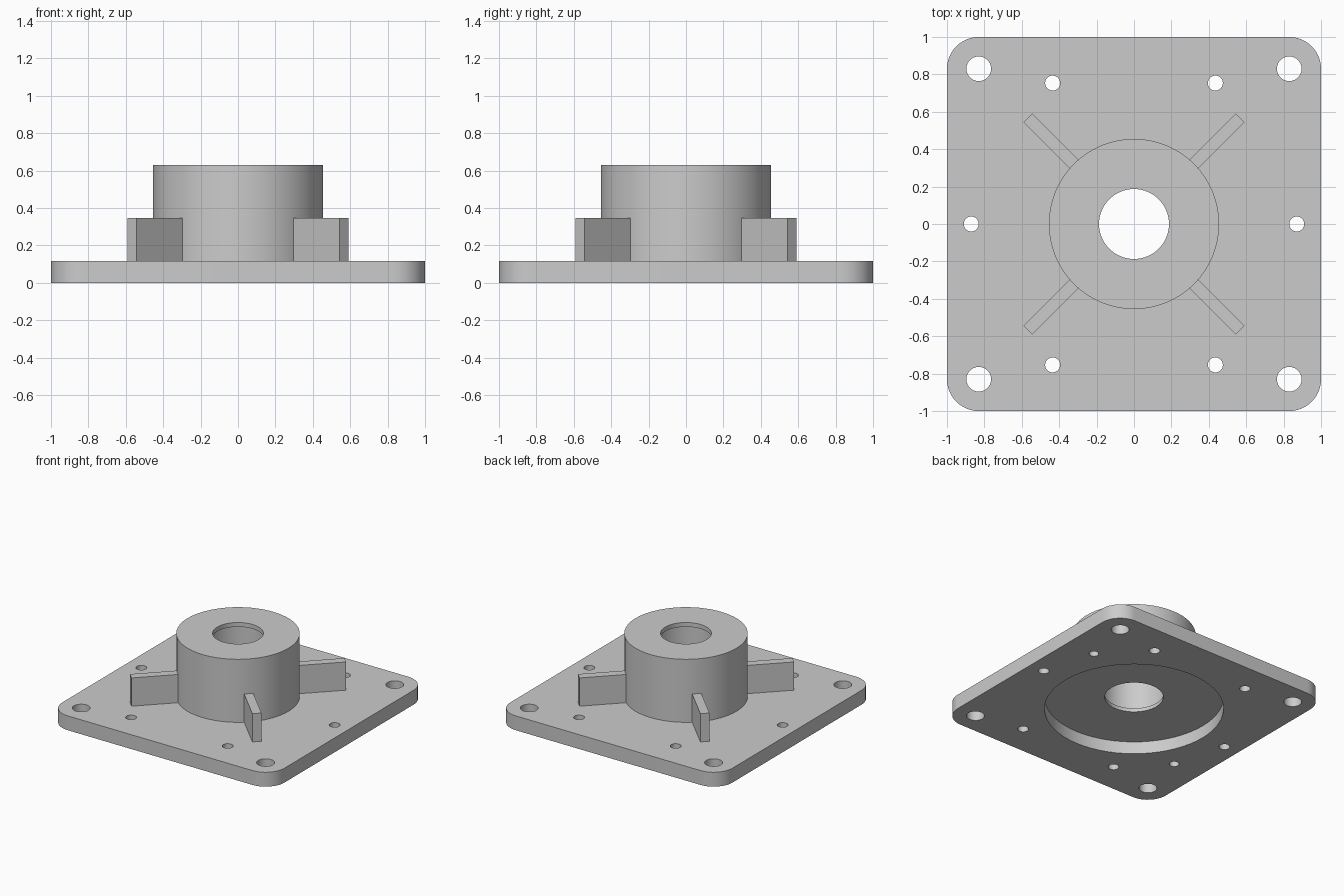
import bpy, bmesh, math
from mathutils import Matrix

default = bpy.data.objects.get("Cube")
if default:
    bpy.data.objects.remove(default, do_unlink=True)

SEGMENTS = 64
PLATE_TOP = 0.117
RECESS_TOP = 0.1
HUB_RADIUS = 0.455

grey = bpy.data.materials.new("light grey metal")
grey.use_nodes = True
colour = (0.6, 0.6, 0.6, 1)
grey.diffuse_color = colour
grey.node_tree.nodes["Principled BSDF"].inputs["Base Color"].default_value = colour


def make_object(name, bm):
    bmesh.ops.recalc_face_normals(bm, faces=bm.faces)
    mesh = bpy.data.meshes.new(name)
    bm.to_mesh(mesh)
    bm.free()
    mesh.materials.append(grey)
    obj = bpy.data.objects.new(name, mesh)
    bpy.context.collection.objects.link(obj)
    return obj


def smooth(obj):
    bpy.ops.object.select_all(action="DESELECT")
    obj.select_set(True)
    bpy.context.view_layer.objects.active = obj
    bpy.ops.object.shade_smooth_by_angle(angle=math.radians(30))


def lathe(name, profile):
    """Revolve a closed (radius, height) outline around z."""
    bm = bmesh.new()
    rings = []
    for i in range(SEGMENTS):
        a = math.tau * i / SEGMENTS
        rings.append([bm.verts.new((r * math.cos(a), r * math.sin(a), z)) for r, z in profile])
    n = len(profile)
    for i in range(SEGMENTS):
        here, there = rings[i], rings[(i + 1) % SEGMENTS]
        for j in range(n):
            k = (j + 1) % n
            bm.faces.new((here[j], there[j], there[k], here[k]))
    return make_object(name, bm)


def drill(target, x, y, radius, bottom, top):
    """Cut a vertical round hole in the target."""
    bm = bmesh.new()
    outline = []
    for i in range(SEGMENTS):
        a = math.tau * i / SEGMENTS
        outline.append(bm.verts.new((x + radius * math.cos(a), y + radius * math.sin(a), bottom)))
    face = bm.faces.new(outline)
    extruded = bmesh.ops.extrude_face_region(bm, geom=[face])["geom"]
    bmesh.ops.translate(bm, vec=(0, 0, top - bottom),
                        verts=[v for v in extruded if isinstance(v, bmesh.types.BMVert)])
    cutter = make_object("hole_cutter", bm)
    cutter.hide_render = True
    mod = target.modifiers.new("hole", "BOOLEAN")
    mod.operation = "DIFFERENCE"
    mod.solver = "EXACT"
    mod.object = cutter
    bpy.context.view_layer.objects.active = target
    bpy.ops.object.modifier_apply(modifier=mod.name)
    bpy.data.objects.remove(cutter, do_unlink=True)


# Square base plate with rounded corners
bm = bmesh.new()
bmesh.ops.create_cube(bm, size=1, matrix=Matrix.Translation((0, 0, PLATE_TOP / 2))
                      @ Matrix.Diagonal((2, 2, PLATE_TOP, 1)))
uprights = [e for e in bm.edges if abs(e.verts[0].co.z - e.verts[1].co.z) > 0.01]
bmesh.ops.bevel(bm, geom=uprights, offset=0.17, offset_type="OFFSET", segments=12,
                profile=0.5, affect="EDGES")
plate = make_object("base_plate", bm)

# Round recess underneath and the seat for the hub
drill(plate, 0, 0, 0.66, -0.1, RECESS_TOP)
drill(plate, 0, 0, HUB_RADIUS, -0.1, 0.3)

# Corner mounting holes
for sx in (-1, 1):
    for sy in (-1, 1):
        drill(plate, sx * 0.83, sy * 0.83, 0.066, -0.1, 0.3)

# Ring of small through holes
for i in range(6):
    a = math.radians(60 * i)
    drill(plate, 0.87 * math.cos(a), 0.87 * math.sin(a), 0.04, -0.1, 0.3)

# Two blind holes in the underside
for degrees in (30, 210):
    a = math.radians(degrees)
    drill(plate, 0.865 * math.cos(a), 0.865 * math.sin(a), 0.036, -0.1, 0.08)
smooth(plate)

# Hollow hub with a lip at each end of the bore
hub = lathe("hub", [
    (0.216, RECESS_TOP), (HUB_RADIUS, RECESS_TOP), (HUB_RADIUS, 0.63), (0.187, 0.63),
    (0.187, 0.595), (0.25, 0.595), (0.25, 0.13), (0.216, 0.13)])
smooth(hub)

# Four diagonal ribs bracing the hub
RIB_IN, RIB_OUT, RIB_TOP = 0.44, 0.803, 0.347
for i, label in enumerate(("back_left", "back_right", "front_right", "front_left")):
    bm = bmesh.new()
    bmesh.ops.create_cube(
        bm, size=1,
        matrix=Matrix.Rotation(math.radians(45 + 90 * i), 4, "Z")
        @ Matrix.Translation(((RIB_IN + RIB_OUT) / 2, 0, (PLATE_TOP + RIB_TOP) / 2))
        @ Matrix.Diagonal((RIB_OUT - RIB_IN, 0.068, RIB_TOP - PLATE_TOP, 1)))
    make_object(label + "_rib", bm)
